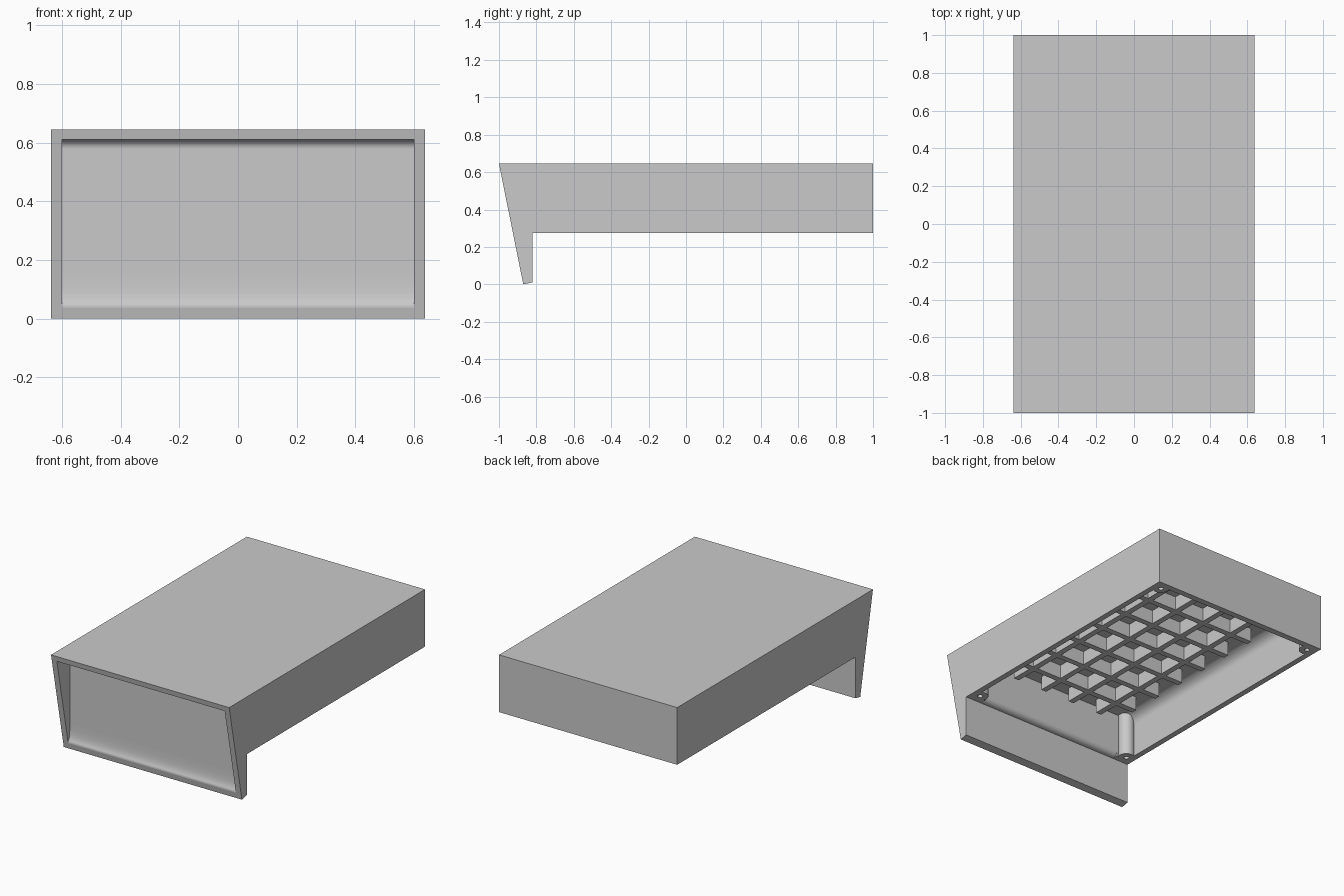
import bpy, bmesh, math
from mathutils import Matrix

cube = bpy.data.objects.get("Cube")
if cube:
    bpy.data.objects.remove(cube, do_unlink=True)

grey = bpy.data.materials.new("plain_grey")
grey.use_nodes = True
colour = (0.59, 0.59, 0.59, 1)
grey.diffuse_color = colour
grey.node_tree.nodes["Principled BSDF"].inputs["Base Color"].default_value = colour


def finish(name, bm):
    bmesh.ops.recalc_face_normals(bm, faces=bm.faces)
    mesh = bpy.data.meshes.new(name)
    bm.to_mesh(mesh)
    bm.free()
    mesh.materials.append(grey)
    obj = bpy.data.objects.new(name, mesh)
    bpy.context.collection.objects.link(obj)
    return obj


def arc(cx, cy, radius, start, end, steps=8):
    angles = [math.radians(start + (end - start) * i / steps) for i in range(steps + 1)]
    return [(cx + radius * math.cos(a), cy + radius * math.sin(a)) for a in angles]


def extrude(name, points, offset):
    """Close a 3D outline and push it along offset."""
    bm = bmesh.new()
    face = bm.faces.new([bm.verts.new(p) for p in points])
    out = bmesh.ops.extrude_face_region(bm, geom=[face])
    moved = [v for v in out["geom"] if isinstance(v, bmesh.types.BMVert)]
    bmesh.ops.translate(bm, verts=moved, vec=offset)
    return finish(name, bm)


def side_profile(name, outline, half):
    return extrude(name, [(-half, y, z) for y, z in outline], (2 * half, 0, 0))


def posts(name, radius, z0, z1, segments):
    """One upright cylinder at each inner corner."""
    bm = bmesh.new()
    for x in (-CORNER_X, CORNER_X):
        for y in (CORNER_FRONT, CORNER_BACK):
            bmesh.ops.create_cone(
                bm, cap_ends=True, segments=segments, radius1=radius, radius2=radius,
                depth=z1 - z0, matrix=Matrix.Translation((x, y, (z0 + z1) / 2)))
    return finish(name, bm)


def cut(target, cutter):
    cutter.hide_render = True
    mod = target.modifiers.new("cut", "BOOLEAN")
    mod.operation = "DIFFERENCE"
    mod.solver = "EXACT"
    mod.object = cutter
    bpy.ops.object.select_all(action="DESELECT")
    bpy.context.view_layer.objects.active = target
    target.select_set(True)
    bpy.ops.object.modifier_apply(modifier=mod.name)
    bpy.data.objects.remove(cutter, do_unlink=True)


RIM, CEILING = 0.275, 0.56
WALL_X, WALL_FRONT, WALL_BACK = 0.6, -0.78, 0.96
CORNER_X, CORNER_FRONT, CORNER_BACK = 0.577, -0.76, 0.94

# Body with a sloping front and a hanging lip
body = side_profile("drawer_body", [
    (-1, 0.645), (1, 0.645), (1, RIM), (-0.82, RIM), (-0.82, 0.01), (-0.87, 0)], 0.637)

# Front recess, rounded at the top and swept out softly into the lip
recess = side_profile("recess_cutter", [(-1.2, 0.61)]
                      + arc(-0.892, 0.578, 0.032, 90, 0) + [
    (-0.86, 0.16), (-0.861, 0.12), (-0.863, 0.09), (-0.867, 0.07),
    (-0.8715, 0.058), (-0.8755, 0.05), (-0.8775, 0.045), (-0.8775, 0.038),
    (-0.876, 0.025), (-1.2, 0.025)], 0.6)
cut(body, recess)

# Underside cavity with rounded long edges and corner screw posts left standing
R = 0.07
outline = [(WALL_X, RIM - 0.1)] + arc(WALL_X - R, CEILING - R, R, 0, 90)
outline += [(-x, z) for x, z in reversed(outline)]
cavity = extrude("cavity_cutter", [(x, WALL_FRONT, z) for x, z in outline],
                 (0, WALL_BACK - WALL_FRONT, 0))
cut(cavity, posts("post_shapes", 0.05, RIM - 0.2, CEILING + 0.1, 32))
cut(body, cavity)
cut(body, posts("screw_holes", 0.016, RIM - 0.1, RIM + 0.15, 16))

# Rounded edge of the cavity behind the lip
ROUND = 0.036
edge = side_profile("edge_cutter", arc(WALL_FRONT - ROUND, RIM + ROUND, ROUND, -90, 0)
                    + [(-0.74, RIM + ROUND), (-0.74, RIM - 0.02),
                       (WALL_FRONT - ROUND, RIM - 0.02)], 0.52)
cut(body, edge)

bpy.ops.object.select_all(action="DESELECT")
body.select_set(True)
bpy.context.view_layer.objects.active = body
bpy.ops.object.shade_smooth_by_angle(angle=math.radians(30))
weighted = body.modifiers.new("even_shading", "WEIGHTED_NORMAL")
weighted.keep_sharp = True

# Grid of stiffening ribs under the top
PITCH, THICK, RIB_Z = 0.216, 0.038, 0.47
MID_Y = (WALL_FRONT + WALL_BACK) / 2
HALF_X, HALF_Y = 0.47, 0.81


def rib(bm, x, y, size_x, size_y):
    height = CEILING + 0.01 - RIB_Z
    bmesh.ops.create_cube(bm, size=1, matrix=Matrix.Translation((x, y, RIB_Z + height / 2))
                          @ Matrix.Diagonal((size_x, size_y, height, 1)))


bm = bmesh.new()
for i in range(4):
    rib(bm, (i - 1.5) * PITCH, MID_Y, THICK, 2 * HALF_Y)
for i in range(7):
    rib(bm, 0, MID_Y + (i - 3) * PITCH, 2 * HALF_X, THICK)
finish("underside_ribs", bm)
